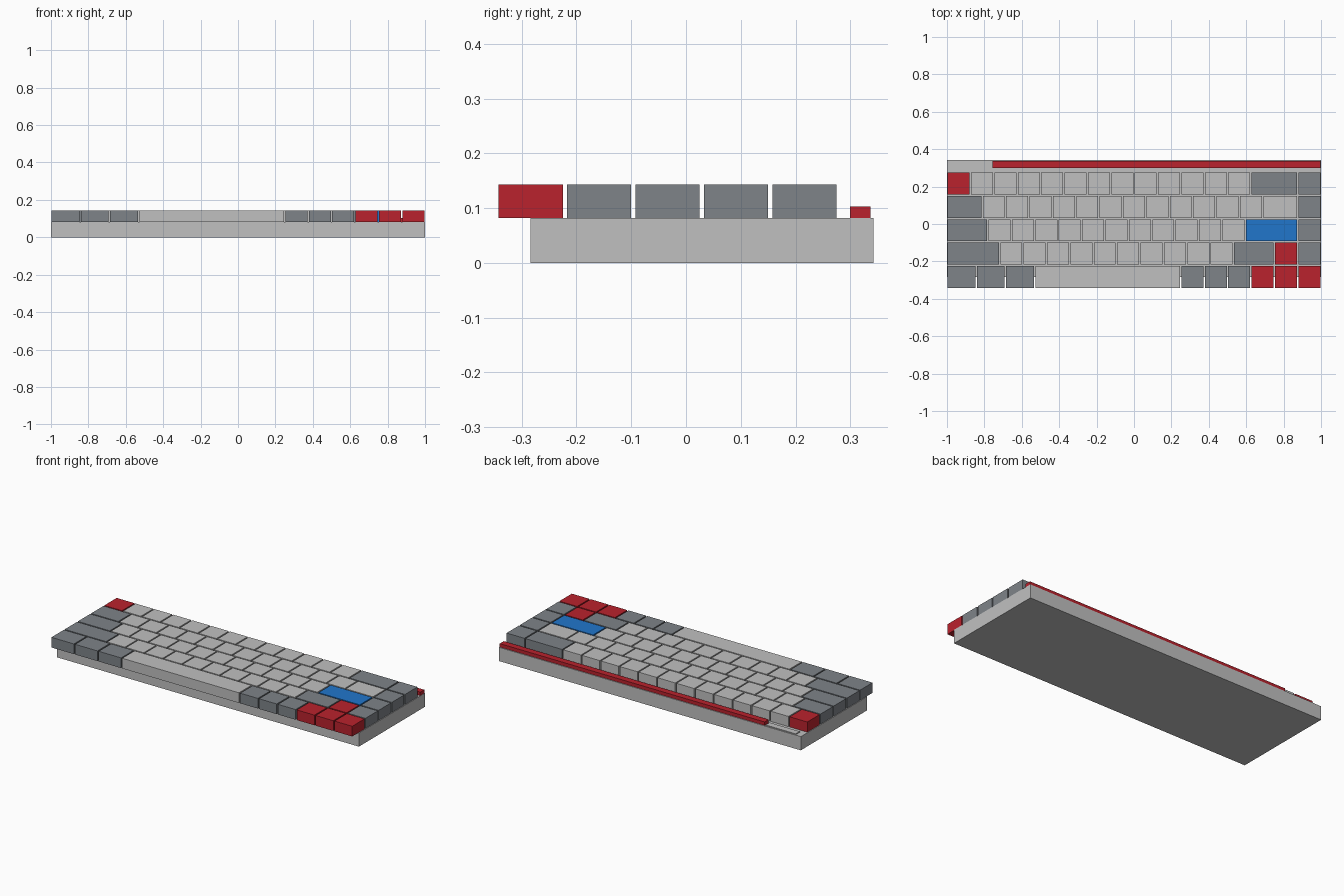
import bpy
import bmesh

cube = bpy.data.objects.get("Cube")
if cube:
    bpy.data.objects.remove(cube, do_unlink=True)


def material(name, color):
    mat = bpy.data.materials.new(name)
    mat.use_nodes = True
    mat.diffuse_color = (*color, 1)
    mat.node_tree.nodes["Principled BSDF"].inputs["Base Color"].default_value = (*color, 1)
    return mat


LIGHT = material("light grey", (0.53, 0.53, 0.53))
DARK = material("slate grey", (0.21, 0.23, 0.25))
RED = material("red", (0.49, 0.016, 0.026))
BLUE = material("blue", (0.015, 0.18, 0.6))


def box(name, mat, x, y, z):
    """Axis-aligned box from (min, max) pairs."""
    bm = bmesh.new()
    bmesh.ops.create_cube(bm, size=1)
    for v in bm.verts:
        v.co = [r[0] if c < 0 else r[1] for c, r in zip(v.co, (x, y, z))]
    mesh = bpy.data.meshes.new(name)
    bm.to_mesh(mesh)
    bm.free()
    mesh.materials.append(mat)
    obj = bpy.data.objects.new(name, mesh)
    bpy.context.collection.objects.link(obj)
    return obj


# Case, rear accent strip and thin rear plate
DECK = 0.082
box("case", LIGHT, (-1, 1), (-0.284, 0.342), (0, DECK))
box("rear_strip", RED, (-0.757, 0.998), (0.299, 0.337), (DECK, 0.103))
box("rear_plate", LIGHT, (-0.963, -0.763), (0.299, 0.337), (DECK, 0.087))

# Key rows, rear to front: (count, width in key units, colour)
UNIT = 0.125
GAP = 0.0078
ROWS = {
    "number": [(1, 1, RED), (12, 1, LIGHT), (1, 2, DARK), (1, 1, DARK)],
    "upper": [(1, 1.5, DARK), (12, 1, LIGHT), (1, 1.5, LIGHT), (1, 1, DARK)],
    "home": [(1, 1.75, DARK), (11, 1, LIGHT), (1, 2.25, BLUE), (1, 1, DARK)],
    "lower": [(1, 2.25, DARK), (10, 1, LIGHT), (1, 1.75, DARK), (1, 1, RED), (1, 1, DARK)],
    "bottom": [(3, 1.25, DARK), (1, 6.25, LIGHT), (3, 1, DARK), (3, 1, RED)],
}
for r, (row, groups) in enumerate(ROWS.items()):
    y = 0.275 - r * UNIT
    x = -1
    index = 1
    for count, width, mat in groups:
        for _ in range(count):
            end = x + width * UNIT
            box(f"{row}_row_key_{index}", mat, (x + GAP / 2, end - GAP / 2),
                (y - UNIT + GAP, y), (DECK, 0.143))
            x = end
            index += 1
